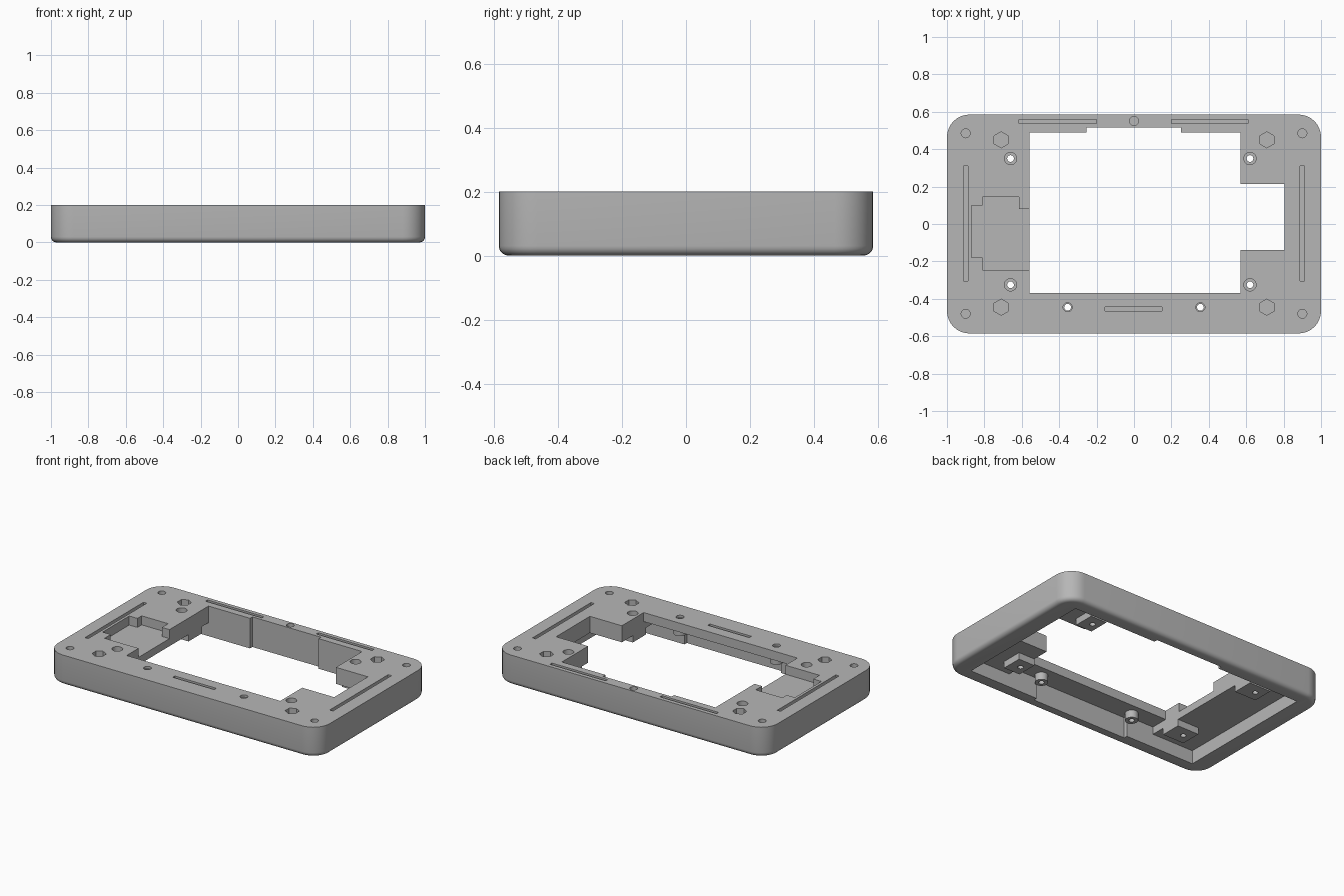
import bpy, bmesh, math

old = bpy.data.objects.get("Cube")
if old:
    bpy.data.objects.remove(old, do_unlink=True)

grey = bpy.data.materials.new("plain_grey")
grey.use_nodes = True
colour = (0.47, 0.47, 0.47, 1)
grey.diffuse_color = colour
grey.node_tree.nodes["Principled BSDF"].inputs["Base Color"].default_value = colour


def prism(name, outline, z0, z1, fillet=0):
    """Extrude a flat outline from z0 to z1, optionally rounding its lower rim."""
    bm = bmesh.new()
    base = bm.faces.new([bm.verts.new((x, y, z0)) for x, y in outline])
    top = bmesh.ops.extrude_face_region(bm, geom=[base])["geom"]
    for v in top:
        if isinstance(v, bmesh.types.BMVert):
            v.co.z = z1
    bmesh.ops.recalc_face_normals(bm, faces=bm.faces)
    if fillet:
        rim = [e for e in bm.edges if all(abs(v.co.z - z0) < 1e-5 for v in e.verts)]
        bmesh.ops.bevel(bm, geom=rim, offset=fillet, segments=5, profile=0.5,
                        affect="EDGES")
    mesh = bpy.data.meshes.new(name)
    bm.to_mesh(mesh)
    bm.free()
    mesh.materials.append(grey)
    obj = bpy.data.objects.new(name, mesh)
    bpy.context.collection.objects.link(obj)
    return obj


def rect(x0, x1, y0, y1):
    return [(x0, y0), (x1, y0), (x1, y1), (x0, y1)]


def ring(x, y, r, sides=24):
    turn = math.pi / 2
    return [(x + r * math.cos(turn + i * math.tau / sides),
             y + r * math.sin(turn + i * math.tau / sides)) for i in range(sides)]


def rounded(hx, hy, r, steps=8):
    points = []
    for k, (sx, sy) in enumerate([(1, 1), (-1, 1), (-1, -1), (1, -1)]):
        for i in range(steps + 1):
            a = math.pi / 2 * (k + i / steps)
            points.append((sx * (hx - r) + r * math.cos(a),
                           sy * (hy - r) + r * math.sin(a)))
    return points


def combine(tool, operation):
    """Apply a boolean to the frame and discard the tool."""
    mod = frame.modifiers.new("shape", "BOOLEAN")
    mod.operation, mod.solver, mod.object = operation, "EXACT", tool
    bpy.context.view_layer.update()
    graph = bpy.context.evaluated_depsgraph_get()
    mesh = bpy.data.meshes.new_from_object(frame.evaluated_get(graph))
    frame.modifiers.clear()
    frame.data = mesh
    bpy.data.objects.remove(tool, do_unlink=True)


def cut(outline, z0, z1):
    combine(prism("cutter", outline, z0, z1), "DIFFERENCE")


def add(outline, z0, z1):
    combine(prism("block", outline, z0, z1), "UNION")


TOP, OVER, UNDER = 0.2, 0.3, -0.1

# Outer shell with rounded corners and a filleted lower rim
frame = prism("frame", rounded(1, 0.585, 0.12), 0, TOP, 0.03)

# Cavity open at the bottom: shallow at the ends, deeper in the middle
cut(rect(-0.87, 0.87, -0.49, 0.49), UNDER, 0.09)
cut(rect(-0.56, 0.57, -0.49, 0.49), UNDER, 0.14)
cut(rect(-0.355, 0.355, -0.515, -0.4), UNDER, 0.14)

# Standoff blocks and front screw bosses under the plate
posts = [(x, y) for x in (-0.66, 0.62) for y in (-0.325, 0.35)]
for x, y in posts:
    inner, outer = (-0.56, -0.72) if x < 0 else (0.57, 0.69)
    add(rect(min(inner, outer), max(inner, outer), y - 0.07, y + 0.07), 0.045, 0.15)
bosses = [(x, -0.445) for x in (-0.355, 0.355)]
for x, y in bosses:
    add(ring(x, y, 0.04), 0.09, 0.16)

# Main window, rear notch and side cutout
cut(rect(-0.56, 0.57, -0.37, 0.49), UNDER, OVER)
cut(rect(-0.255, 0.25, 0.4, 0.515), UNDER, OVER)
cut(rect(0.5, 0.805, -0.14, 0.215), UNDER, OVER)

# Stepped recess beside the window
cut([(-0.5, 0.08), (-0.615, 0.08), (-0.615, 0.145), (-0.81, 0.145), (-0.81, 0.1),
     (-0.87, 0.1), (-0.87, -0.18), (-0.81, -0.18), (-0.81, -0.245), (-0.5, -0.245)],
    0.14, OVER)

# Countersunk through holes in the standoffs and bosses
for x, y in posts:
    cut(ring(x, y, 0.033), 0.165, OVER)
    cut(ring(x, y, 0.018), UNDER, OVER)
for x, y in bosses:
    cut(ring(x, y, 0.024), 0.185, OVER)
    cut(ring(x, y, 0.018), UNDER, OVER)

# Blind screw holes around the border, hexagonal nut pockets
for x, y in [(sx * 0.9, y) for sx in (-1, 1) for y in (-0.48, 0.485)] + [(0, 0.55)]:
    cut(ring(x, y, 0.024), 0.1, OVER)
for x in (-0.71, 0.71):
    for y in (-0.445, 0.45):
        cut(ring(x, y, 0.043, 6), 0.15, OVER)

# Long narrow slots
for x in (-0.9, 0.9):
    cut(rect(x - 0.012, x + 0.012, -0.305, 0.31), 0.17, OVER)
for x0, x1 in ((-0.615, -0.2), (0.2, 0.61)):
    cut(rect(x0, x1, 0.537, 0.558), 0.17, OVER)
cut(rect(-0.155, 0.15, -0.465, -0.443), 0.17, OVER)

# Smooth the curved walls and keep the cut edges crisp
bpy.ops.object.select_all(action="DESELECT")
frame.select_set(True)
bpy.context.view_layer.objects.active = frame
bpy.ops.object.shade_smooth_by_angle(angle=math.radians(30))
